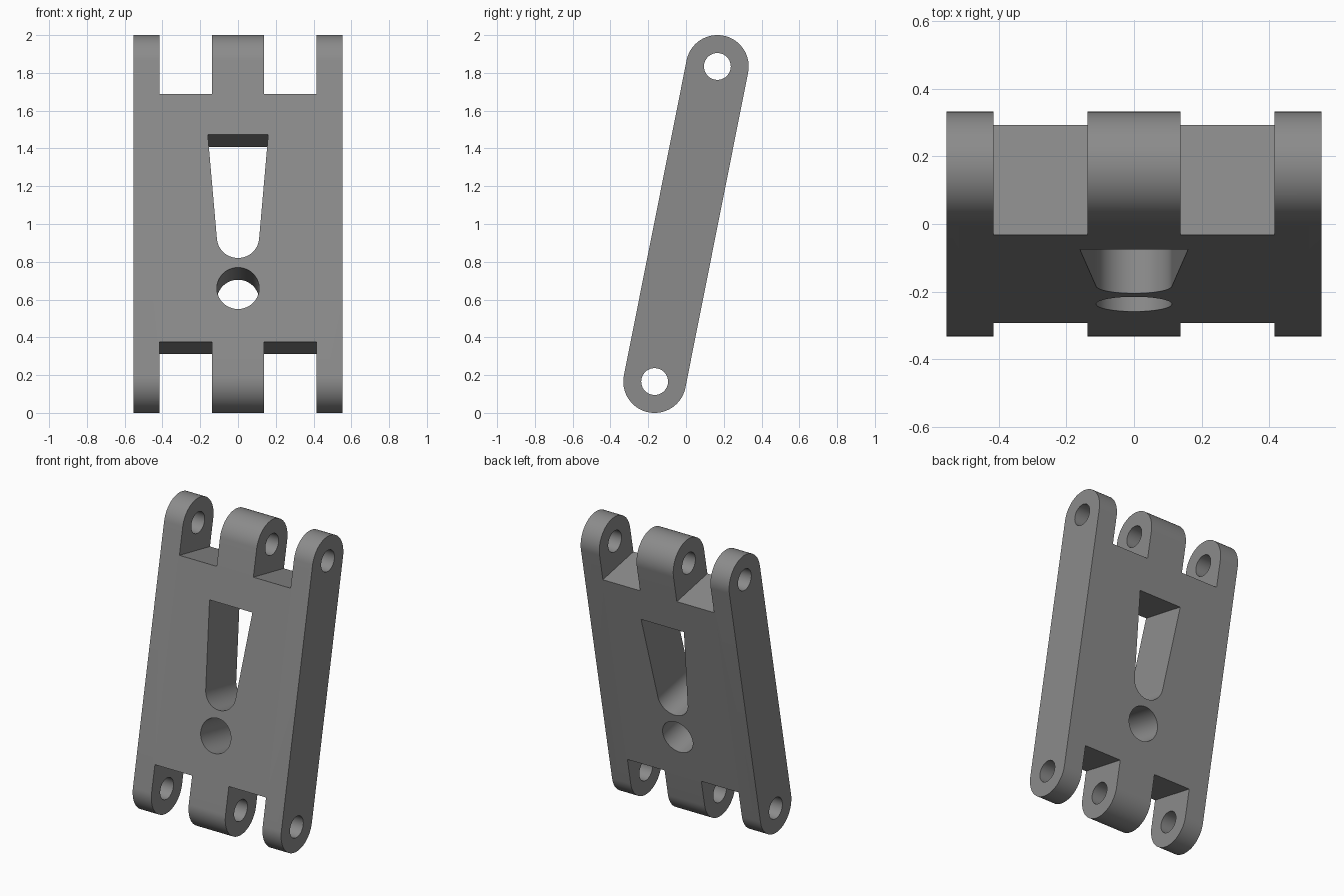
import bpy, bmesh, math
from mathutils import Matrix

if "Cube" in bpy.data.objects:
    bpy.data.objects.remove(bpy.data.objects["Cube"])

RADIUS = 0.166           # half thickness of the plate, radius of the rounded ends
HALF = 0.8505            # pin holes sit this far from the middle along the plate
WIDTH = 0.554            # half width
TILT = Matrix.Translation((0, 0, 1)) @ Matrix.Rotation(-math.atan2(0.332, 1.668), 4, 'X')


def arc(cx, cz, r, a0, a1, n):
    """Points on an arc, angles in degrees."""
    return [(cx + r * math.cos(math.radians(a0 + (a1 - a0) * i / n)),
             cz + r * math.sin(math.radians(a0 + (a1 - a0) * i / n))) for i in range(n + 1)]


def prism(name, outline, axis, start, end):
    """Extrude an outline along x (outline in y,z) or along y (outline in x,z)."""
    bm = bmesh.new()
    place = (lambda p: (start, p[0], p[1])) if axis == 'X' else (lambda p: (p[0], start, p[1]))
    face = bm.faces.new([bm.verts.new(place(p)) for p in outline])
    new = bmesh.ops.extrude_face_region(bm, geom=[face])['geom']
    step = (end - start, 0, 0) if axis == 'X' else (0, end - start, 0)
    bmesh.ops.translate(bm, vec=step, verts=[v for v in new if isinstance(v, bmesh.types.BMVert)])
    bmesh.ops.recalc_face_normals(bm, faces=bm.faces)
    bm.transform(TILT)
    mesh = bpy.data.meshes.new(name)
    bm.to_mesh(mesh)
    bm.free()
    obj = bpy.data.objects.new(name, mesh)
    bpy.context.collection.objects.link(obj)
    return obj


# Plate with rounded ends
profile = arc(0, HALF, RADIUS, 0, 180, 40) + arc(0, -HALF, RADIUS, 180, 360, 40)
link = prism("hinge_link", profile, 'X', -WIDTH, WIDTH)
grey = bpy.data.materials.new("grey")
grey.diffuse_color = (0.26, 0.26, 0.26, 1)
grey.use_nodes = True
grey.node_tree.nodes["Principled BSDF"].inputs["Base Color"].default_value = grey.diffuse_color
link.data.materials.append(grey)

cutters = []
for end in (-1, 1):
    # Pin hole through all knuckles
    cutters.append(prism("pin_hole_cutter", arc(0, end * HALF, 0.071, 0, 354.375, 63), 'X', -1, 1))
    # Gaps between the knuckles
    for side in (-1, 1):
        x0, x1 = side * 0.137, side * 0.415
        z0, z1 = end * 0.669, end * 1.2
        cutters.append(prism("gap_cutter", [(x0, z0), (x1, z0), (x1, z1), (x0, z1)], 'Y', -0.4, 0.4))

# Tapered window with a round lower end, and the round hole below it
window = [(0.16, 0.449), (-0.16, 0.449)] + arc(0, -0.1045, 0.112, 185, 355, 40)
cutters.append(prism("window_cutter", window, 'Y', -0.4, 0.4))
cutters.append(prism("round_hole_cutter", arc(0, -0.38, 0.112, 0, 354.375, 63), 'Y', -0.4, 0.4))

# Apply the cuts and clear the cutters away
bpy.context.view_layer.objects.active = link
link.select_set(True)
for cutter in cutters:
    cutter.hide_render = True
    cut = link.modifiers.new("cut", 'BOOLEAN')
    cut.operation = 'DIFFERENCE'
    cut.solver = 'EXACT'
    cut.object = cutter
    bpy.ops.object.modifier_apply(modifier=cut.name)
    bpy.data.objects.remove(cutter, do_unlink=True)

bpy.ops.object.shade_smooth_by_angle(angle=math.radians(30))
